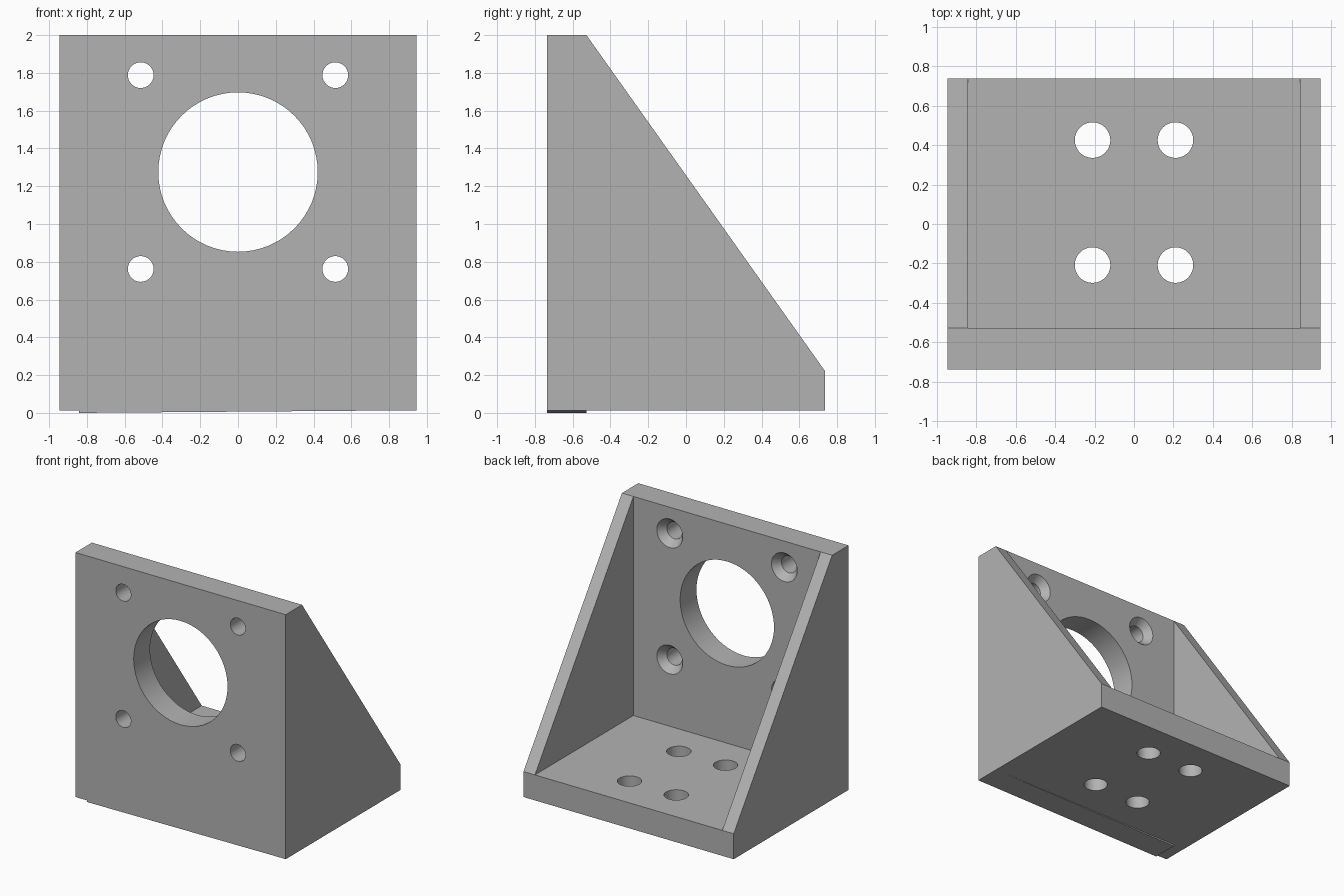
import bpy, bmesh
from math import pi
from mathutils import Matrix

if "Cube" in bpy.data.objects:
    bpy.data.objects.remove(bpy.data.objects["Cube"])

HALF_W, INNER_W = 0.945, 0.842
FRONT, PLATE_BACK, BACK = -0.737, -0.527, 0.737
BOTTOM, BASE_TOP, TOP = 0.013, 0.22, 2.0

grey = bpy.data.materials.new("plain grey")
grey.use_nodes = True
colour = (0.45, 0.45, 0.45, 1)
grey.diffuse_color = colour
grey.node_tree.nodes["Principled BSDF"].inputs["Base Color"].default_value = colour


def make_object(name, bm):
    bmesh.ops.recalc_face_normals(bm, faces=bm.faces)
    mesh = bpy.data.meshes.new(name)
    bm.to_mesh(mesh)
    bm.free()
    mesh.materials.append(grey)
    obj = bpy.data.objects.new(name, mesh)
    bpy.context.collection.objects.link(obj)
    return obj


def prism(name, points, offset):
    bm = bmesh.new()
    face = bm.faces.new([bm.verts.new(p) for p in points])
    new = bmesh.ops.extrude_face_region(bm, geom=[face])["geom"]
    bmesh.ops.translate(bm, vec=offset, verts=[v for v in new if isinstance(v, bmesh.types.BMVert)])
    return make_object(name, bm)


def round_cutter(name, centre, r1, r2, depth, along_y):
    bm = bmesh.new()
    turn = Matrix.Rotation(-pi / 2, 4, "X") if along_y else Matrix()
    bmesh.ops.create_cone(bm, cap_ends=True, segments=64, radius1=r1, radius2=r2,
                          depth=depth, matrix=Matrix.Translation(centre) @ turn)
    return make_object(name, bm)


def cut(body, cutter):
    mod = body.modifiers.new(cutter.name, "BOOLEAN")
    mod.operation, mod.solver, mod.object = "DIFFERENCE", "EXACT", cutter
    bpy.context.view_layer.objects.active = body
    bpy.ops.object.modifier_apply(modifier=mod.name)
    bpy.data.objects.remove(cutter)


# Bracket body: side profile extruded across the width
profile = [(FRONT, BOTTOM), (BACK, BOTTOM), (BACK, BASE_TOP), (PLATE_BACK, TOP), (FRONT, TOP)]
bracket = prism("bracket", [(-HALF_W, y, z) for y, z in profile], (2 * HALF_W, 0, 0))

# Hollow between the two side gussets
pocket = [(PLATE_BACK, BASE_TOP), (1, BASE_TOP), (1, 2.2), (PLATE_BACK, 2.2)]
cut(bracket, prism("pocket", [(-INNER_W, y, z) for y, z in pocket], (2 * INNER_W, 0, 0)))

# Large bore through the upright plate
cut(bracket, round_cutter("bore", (0, -0.63, 1.275), 0.422, 0.422, 0.4, True))

# Countersunk screw holes around the bore
SINK, R_SMALL, R_BIG = 0.06, 0.068, 0.116
SLOPE = (R_BIG - R_SMALL) / SINK
for x in (-0.515, 0.515):
    for z in (0.762, 1.788):
        cut(bracket, round_cutter("screw_hole", (x, -0.63, z), R_SMALL, R_SMALL, 0.4, True))
        extra = 0.02
        cut(bracket, round_cutter("countersink", (x, PLATE_BACK + (extra - SINK) / 2, z),
                                  R_SMALL, R_BIG + SLOPE * extra, SINK + extra, True))

# Mounting holes through the base
for x in (-0.21, 0.21):
    for y in (-0.208, 0.425):
        cut(bracket, round_cutter("base_hole", (x, y, 0.1), 0.09, 0.09, 0.4, False))

# Thin tapered shim under the upright plate
shim = prism("shim", [(-INNER_W, FRONT, 0), (INNER_W, FRONT, BOTTOM), (-INNER_W, FRONT, BOTTOM)],
             (0, PLATE_BACK - FRONT, 0))

# Smooth the hole walls, keep every edge crisp
bpy.ops.object.select_all(action="DESELECT")
bracket.select_set(True)
bpy.context.view_layer.objects.active = bracket
bpy.ops.object.shade_smooth_by_angle(angle=pi / 6)
